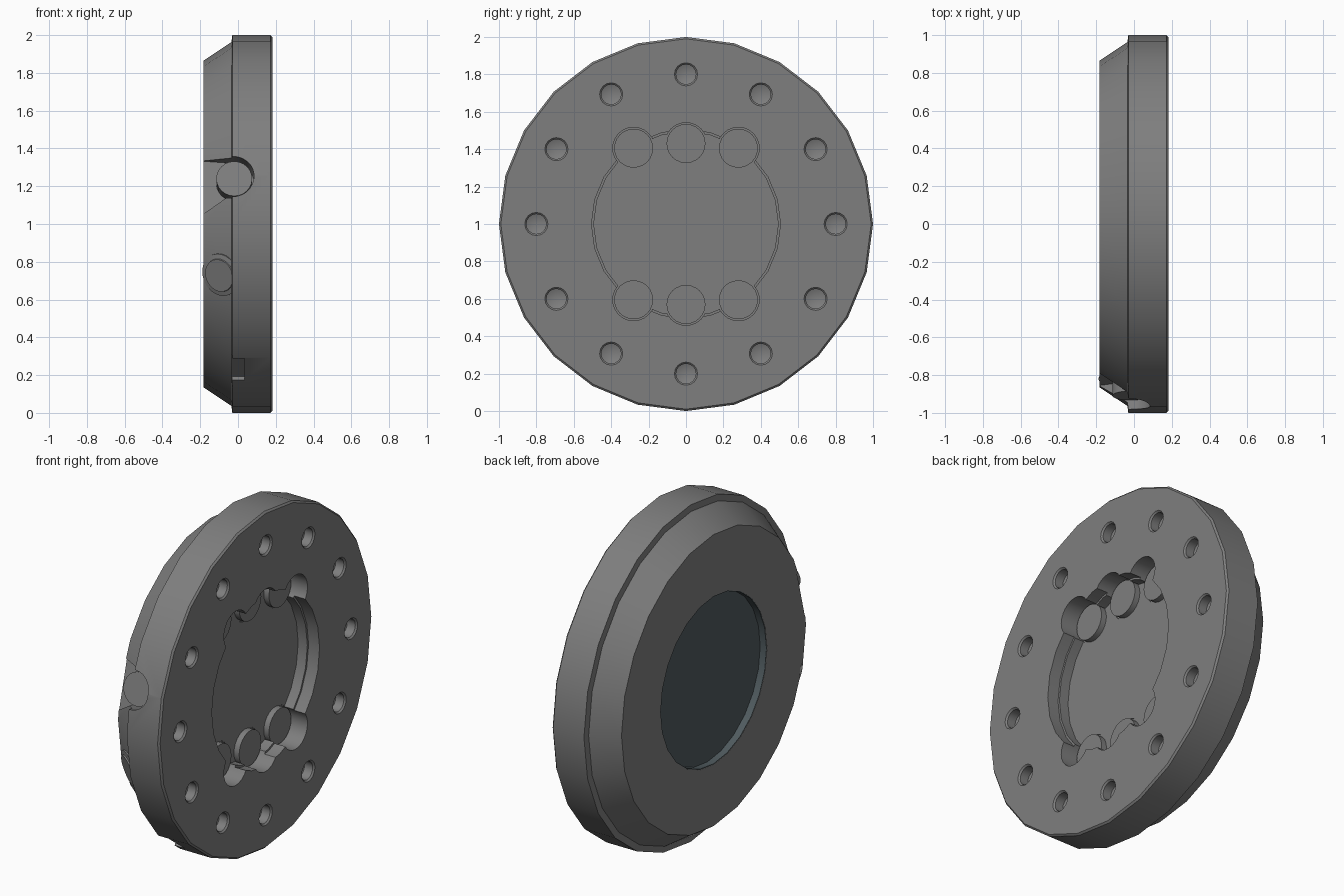
import bpy, bmesh
from math import sin, cos, pi, radians, asin
from mathutils import Vector, Matrix

if "Cube" in bpy.data.objects:
    bpy.data.objects.remove(bpy.data.objects["Cube"])

CENTRE = Vector((0, 0, 1))


def material(name, rgb):
    m = bpy.data.materials.new(name)
    m.diffuse_color = (*rgb, 1)
    m.use_nodes = True
    m.node_tree.nodes["Principled BSDF"].inputs["Base Color"].default_value = m.diffuse_color
    return m


DARK = material("dark_grey", (0.21, 0.21, 0.21))
BLUE = material("blue_grey", (0.08, 0.105, 0.115))


def finish(name, bm, mat=DARK):
    bmesh.ops.remove_doubles(bm, verts=bm.verts, dist=1e-5)
    bmesh.ops.recalc_face_normals(bm, faces=bm.faces)
    me = bpy.data.meshes.new(name)
    bm.to_mesh(me)
    bm.free()
    me.materials.append(mat)
    ob = bpy.data.objects.new(name, me)
    bpy.context.collection.objects.link(ob)
    return ob


def smooth(ob):
    bpy.ops.object.select_all(action='DESELECT')
    ob.select_set(True)
    bpy.context.view_layer.objects.active = ob
    bpy.ops.object.shade_smooth_by_angle(angle=radians(25))


def lathe(name, profile, origin=CENTRE, axis=(1, 0, 0), sides=24, mat=DARK):
    """Revolve (height, radius) points about an axis."""
    bm = bmesh.new()
    rot = Vector((1, 0, 0)).rotation_difference(Vector(axis)).to_matrix()
    rings = []
    for i in range(sides):
        a = 2 * pi * i / sides
        rings.append([bm.verts.new(Vector(origin) + rot @ Vector((h, r * sin(a), r * cos(a))))
                      for h, r in profile])
    for i in range(sides):
        p, q = rings[i], rings[(i + 1) % sides]
        for j in range(len(profile) - 1):
            r0, r1 = profile[j][1], profile[j + 1][1]
            if r0 == 0:
                bm.faces.new((p[0], p[j + 1], q[j + 1]))
            elif r1 == 0:
                bm.faces.new((p[j], p[j + 1], q[j]))
            else:
                bm.faces.new((p[j], p[j + 1], q[j + 1], q[j]))
    # share the tips of the profile on the axis
    for k in (0, -1):
        if profile[k][1] == 0:
            bmesh.ops.pointmerge(bm, verts=[r[k] for r in rings],
                                 merge_co=Vector(origin) + rot @ Vector((profile[k][0], 0, 0)))
    return finish(name, bm, mat)


def cylinder(name, origin, axis, h0, h1, r, sides=24):
    return lathe(name, [(h0, 0), (h0, r), (h1, r), (h1, 0)], origin, axis, sides)


def cut(target, cutter):
    cutter.hide_render = True
    m = target.modifiers.new("cut", 'BOOLEAN')
    m.operation, m.solver, m.object = 'DIFFERENCE', 'EXACT', cutter
    bpy.context.view_layer.objects.active = target
    bpy.ops.object.modifier_apply(modifier=m.name)
    bpy.data.objects.remove(cutter)


# main wheel body with front pocket and rear recess
body = lathe("body", [(0.05, 0), (0.05, 0.493), (0.11, 0.493), (0.11, 0.505), (0.182, 0.505),
                      (0.182, 0.99), (0.172, 1.0), (-0.03, 1.0), (-0.035, 0.963),
                      (-0.182, 0.865), (-0.182, 0.5), (-0.13, 0.5), (-0.13, 0)])

# countersunk bolt holes
for i in range(12):
    a = i * pi / 6
    o = (0, 0.8 * sin(a), 1 + 0.8 * cos(a))
    cut(body, lathe("hole_cutter", [(0.1, 0), (0.12, 0.053), (0.173, 0.053), (0.182, 0.062),
                                    (0.22, 0.062), (0.22, 0)], o, sides=16))

# round sockets around the pocket, each with a raised pad
for s in (1, -1):
    for y, z in ((-0.28, 0.405), (0, 0.43), (0.28, 0.405)):
        o = (0, y, 1 + s * z)
        cut(body, cylinder("socket_cutter", o, (1, 0, 0), 0.046, 0.25, 0.112))
        smooth(cylinder("pad", o, (1, 0, 0), 0.03, 0.08, 0.104))

# keyhole notch, cut radially into the rim, with a plug sunk in it
tilt = asin(0.24 / 0.94)
outline = [(-0.3, 0.13)]
for i in range(15):
    a = radians(90 - 200 * i / 14)
    outline.append((-0.025 + 0.11 * cos(a), 0.11 * sin(a)))
outline.append((-0.3, -0.23))
bm = bmesh.new()
f = bm.faces.new([bm.verts.new((x, -0.84, z)) for x, z in outline])
ext = bmesh.ops.extrude_face_region(bm, geom=[f])
bmesh.ops.translate(bm, vec=(0, -0.4, 0),
                    verts=[v for v in ext['geom'] if isinstance(v, bmesh.types.BMVert)])
bm.transform(Matrix.Translation(CENTRE) @ Matrix.Rotation(-tilt, 4, 'X'))
cut(body, finish("notch_cutter", bm))
smooth(cylinder("notch_plug", (-0.02, 0, 1), (0, -cos(tilt), sin(tilt)), 0.8, 0.94, 0.095))

# small rectangular slot in the rim
a = asin(0.775)
bm = bmesh.new()
bmesh.ops.create_cube(bm, size=1, matrix=Matrix.Translation((0, -1.015 * cos(a), 1 - 1.015 * sin(a)))
                      @ Matrix.Rotation(a, 4, 'X') @ Matrix.Diagonal((0.07, 0.1, 0.19, 1)))
cut(body, finish("slot_cutter", bm))
smooth(body)

# button sitting square on the cone
a = asin(0.27 / 0.92)
n = (-0.55, -0.83 * cos(a), -0.83 * sin(a))
p = (-0.085, -0.907 * cos(a), 1 - 0.907 * sin(a))
smooth(lathe("button", [(-0.05, 0), (-0.05, 0.115), (0.015, 0.115), (0.02, 0.09), (0.028, 0.088),
                        (0.028, 0)], p, n))

# dark blue-grey lining of the rear recess
smooth(lathe("rear_lens", [(-0.14, 0), (-0.14, 0.496), (-0.181, 0.496), (-0.181, 0.5),
                           (-0.13, 0.5), (-0.13, 0)], mat=BLUE))
